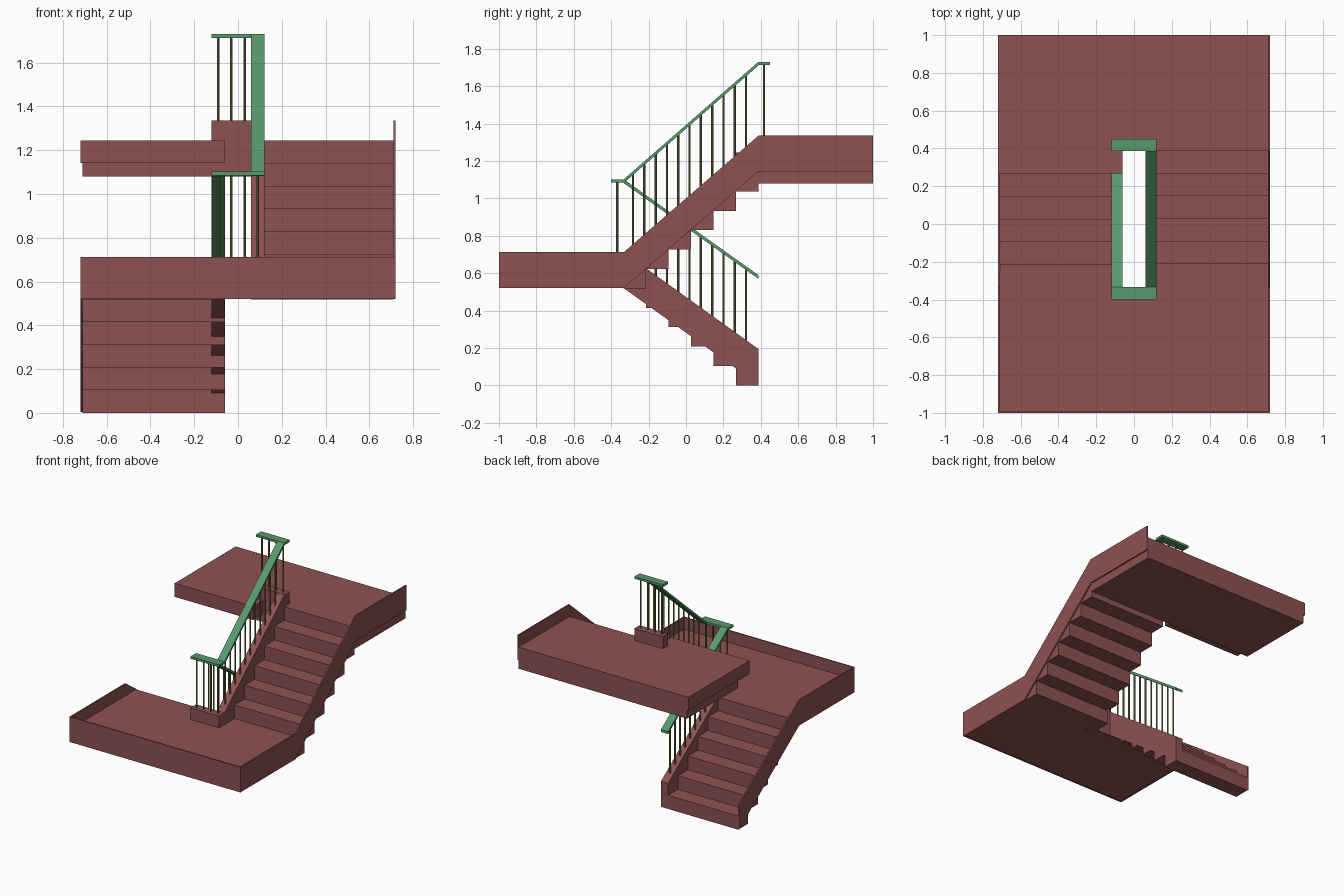
import bpy, bmesh

if "Cube" in bpy.data.objects:
    bpy.data.objects.remove(bpy.data.objects["Cube"])

def material(name, rgb):
    m = bpy.data.materials.new(name)
    m.diffuse_color = (*rgb, 1)
    m.use_nodes = True
    m.node_tree.nodes["Principled BSDF"].inputs["Base Color"].default_value = m.diffuse_color
    return m

RED = material("red_paint", (0.27, 0.085, 0.085))
GREEN = material("green_paint", (0.10, 0.32, 0.15))
OLIVE = material("olive_metal", (0.20, 0.19, 0.06))

def prism(name, profile, x0, x1, mat):
    """Extrude a (y, z) outline from x0 to x1."""
    bm = bmesh.new()
    face = bm.faces.new([bm.verts.new((x0, y, z)) for y, z in profile])
    ext = bmesh.ops.extrude_face_region(bm, geom=[face])
    bmesh.ops.translate(bm, vec=(x1 - x0, 0, 0),
                        verts=[v for v in ext["geom"] if isinstance(v, bmesh.types.BMVert)])
    bmesh.ops.recalc_face_normals(bm, faces=bm.faces)
    me = bpy.data.meshes.new(name)
    bm.to_mesh(me)
    bm.free()
    me.materials.append(mat)
    ob = bpy.data.objects.new(name, me)
    bpy.context.collection.objects.link(ob)
    return ob

def box(name, x0, x1, y0, y1, z0, z1, mat=RED):
    return prism(name, [(y0, z0), (y1, z0), (y1, z1), (y0, z1)], x0, x1, mat)

def baluster(x, y, z0, z1):
    bpy.ops.mesh.primitive_cylinder_add(vertices=8, radius=0.006, depth=z1 - z0,
                                        location=(x, y, (z0 + z1) / 2))
    ob = bpy.context.object
    ob.name = "baluster"
    ob.data.materials.append(OLIVE)

RISE, RUN = 0.1037, 0.12
W, IN, OUT, T = 0.72, 0.06, 0.12, 0.01   # half width, well edges, skirt thickness
YA, YB = -0.333, 0.387                   # ends of the flights
MID, TOP = 6 * RISE, 12 * RISE           # landing heights

# Steps of both flights; the last lower block and the two lips reach the landings
for i in range(6):
    y = YB - i * RUN
    box("lower_step", -W + T, -IN, y - RUN, y, i * RISE, (i + 1) * RISE)
for i in range(5):
    y = YA + (i + 1) * RUN
    box("upper_step", IN, W - T, y, y + RUN, MID + i * RISE, MID + (i + 1) * RISE)
box("middle_landing_lip", IN, W - T, YA, YA + RUN, MID - RISE, MID)
box("top_landing_lip", -W, -IN, YB - RUN, YB, TOP - RISE, TOP)

# Landings
box("middle_landing", -W + T, W - T, -1 + T, YA, 0.522, MID)
box("top_landing", -W + T, W - T, YB, 1, 1.08, TOP)
box("top_landing_edge", -W, -W + T, YB, 1, 1.145, TOP)

# Skirting around the landings
box("front_skirt", -W, W, -1, -1 + T, 0.52, 0.712)
box("left_skirt", -W, -W + T, -1 + T, YA, 0.52, 0.712)
box("right_skirt", W - T, W, -1 + T, YA, 0.52, 0.712)
box("top_skirt", W - T, W, YB, 1, 1.145, 1.335)

# Sloped stringers on both sides of each flight
lower = [(YA, 0.52), (YB, 0.005), (YB, 0.195), (YA, 0.712)]
upper = [(YA, 0.52), (YB, 1.145), (YB, 1.335), (YA, 0.712)]
prism("lower_outer_stringer", lower, -W, -W + T, RED)
prism("lower_inner_stringer", lower, -OUT, -IN, RED)
prism("upper_outer_stringer", upper, W - T, W, RED)
prism("upper_inner_stringer", upper, IN, OUT, RED)

# Curbs and level handrails across the stair well
YC, YD = -0.40, 0.45
box("middle_curb", -OUT, OUT, YC, YA, 0.52, 0.712)
box("top_curb", -OUT, OUT, YB, YD, 1.145, 1.335)
box("middle_handrail", -OUT, OUT, YC, YA, 1.085, 1.102, GREEN)
box("top_handrail", -OUT, OUT, YB, YD, 1.713, 1.73, GREEN)

# Sloped handrails
def rail(name, zb, x0, x1):
    prism(name, [(YA, 1.082), (YB, zb - 0.02), (YB, zb), (YA, 1.102)], x0, x1, GREEN)
rail("lower_handrail", 0.59, -OUT, -IN)
rail("upper_handrail", 1.73, IN, OUT)

# Balusters along the slopes and across the well
for k in range(11):
    y = -0.283 + 0.0604 * k
    t = (y - YA) / (YB - YA)
    baluster(-0.09, y, 0.705 - 0.517 * t, 1.09 - 0.512 * t)
    baluster(0.09, y, 0.705 + 0.623 * t, 1.09 + 0.628 * t)
for x in (-0.09, -0.03, 0.03, 0.09):
    baluster(x, -0.368, 0.705, 1.09)
    baluster(x, 0.417, 1.33, 1.72)
